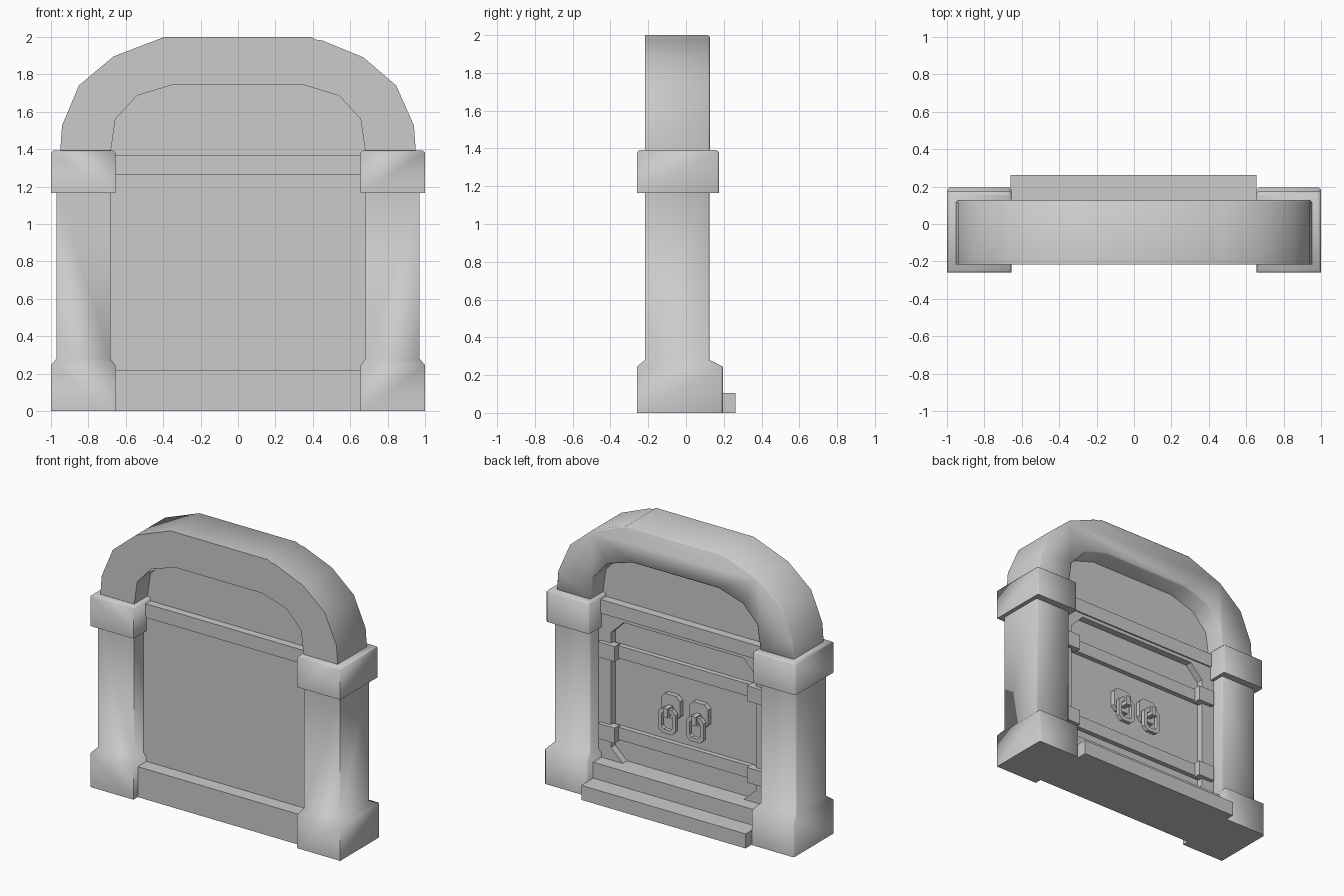
import bpy
import bmesh
import math

if "Cube" in bpy.data.objects:
    bpy.data.objects.remove(bpy.data.objects["Cube"], do_unlink=True)

stone = bpy.data.materials.new("plain grey")
stone.use_nodes = True
GREY = (0.6, 0.6, 0.6, 1)
stone.diffuse_color = GREY
stone.node_tree.nodes["Principled BSDF"].inputs["Base Color"].default_value = GREY


def finish(name, bm, smooth=0):
    """Turn the mesh into an object, smoothed below the given angle."""
    bmesh.ops.recalc_face_normals(bm, faces=bm.faces)
    me = bpy.data.meshes.new(name)
    bm.to_mesh(me)
    bm.free()
    me.materials.append(stone)
    ob = bpy.data.objects.new(name, me)
    bpy.context.collection.objects.link(ob)
    if smooth:
        bpy.ops.object.select_all(action="DESELECT")
        ob.select_set(True)
        bpy.context.view_layer.objects.active = ob
        bpy.ops.object.shade_smooth_by_angle(angle=math.radians(smooth))
    return ob


def loft(name, rings, bevel_back=0.0, smooth=0):
    """Join closed rings of equal length and cap both ends."""
    bm = bmesh.new()
    vs = [[bm.verts.new(p) for p in r] for r in rings]
    n = len(rings[0])
    for a, b in zip(vs, vs[1:]):
        for i in range(n):
            j = (i + 1) % n
            bm.faces.new((a[i], a[j], b[j], b[i]))
    bm.faces.new(vs[0][::-1])
    bm.faces.new(vs[-1])
    if bevel_back:
        back = set(vs[-1])
        edges = [e for e in bm.edges if set(e.verts) <= back]
        bmesh.ops.recalc_face_normals(bm, faces=bm.faces)
        bmesh.ops.bevel(bm, geom=edges, offset=bevel_back, segments=1, affect="EDGES")
    return finish(name, bm, smooth)


def slab(name, pts, y0, y1, **kw):
    """Extrude an x-z outline along y."""
    return loft(name, [[(x, y, z) for x, z in pts] for y in (y0, y1)], **kw)


def box(name, x0, x1, y0, y1, z0, z1):
    return slab(name, [(x0, z0), (x1, z0), (x1, z1), (x0, z1)], y0, y1)


def section(s, x0, x1, y0, y1, z, c):
    """Rectangle with its two back corners cut."""
    pts = [(x0, y0), (x1, y0), (x1, y1 - c), (x1 - c, y1), (x0 + c, y1), (x0, y1 - c)]
    return [(s * x, y, z) for x, y in pts]


def octagon(cx, cz, w, h, c):
    """Rectangle outline with cut corners."""
    return [(cx - w + c, cz - h), (cx + w - c, cz - h), (cx + w, cz - h + c),
            (cx + w, cz + h - c), (cx + w - c, cz + h), (cx - w + c, cz + h),
            (cx - w, cz + h - c), (cx - w, cz - h + c)]


def ring(name, cx, cz, w, h, c, t, y0, y1):
    """Flat link: cut-corner outline with a hole."""
    bm = bmesh.new()
    loops = []
    for pts in (octagon(cx, cz, w, h, c), octagon(cx, cz, w - t, h - t, c * 0.6)):
        for y in (y0, y1):
            loops.append([bm.verts.new((x, y, z)) for x, z in pts])
    o0, o1, i0, i1 = loops
    for a, b in ((o0, o1), (o1, i1), (i1, i0), (i0, o0)):
        for k in range(8):
            m = (k + 1) % 8
            bm.faces.new((a[k], a[m], b[m], b[k]))
    return finish(name, bm)


STRAPS = (("upper", 1.01), ("lower", 0.42))
DOOR_Y, FRAME_Y = -0.02, 0.03

# Pillars, capitals, hinges, door frame halves and handles on both sides
for s, side in ((1, "left"), (-1, "right")):
    loft(side + "_pillar", [
        section(s, 0.655, 1.0, -0.26, 0.195, 0, 0.012),
        section(s, 0.655, 1.0, -0.26, 0.195, 0.245, 0.012),
        section(s, 0.68, 0.97, -0.217, 0.125, 0.28, 0.01),
        section(s, 0.68, 0.97, -0.217, 0.125, 1.2, 0.01)], smooth=70)
    loft(side + "_capital", [
        section(s, 0.655, 1.0, -0.26, 0.175, 1.165, 0.01),
        section(s, 0.655, 1.0, -0.26, 0.175, 1.38, 0.01),
        section(s, 0.667, 0.988, -0.248, 0.16, 1.392, 0.01)], smooth=60)
    frame = [(0, 1.265), (0, 1.24), (0.48, 1.24), (0.58, 1.14), (0.58, 0.31),
             (0.48, 0.215), (0.48, 0.2), (0.69, 0.2), (0.69, 1.265)]
    slab(side + "_door_frame", [(s * x, z) for x, z in frame], DOOR_Y, FRAME_Y)
    for level, z in STRAPS:
        box(f"{side}_{level}_hinge", s * 0.53, s * 0.66, 0, 0.06, z - 0.055, z + 0.055)
    # Handle: back plate, peg and hanging link
    cx = s * 0.113
    slab(side + "_handle_plate", octagon(cx, 0.725, 0.075, 0.085, 0.03), DOOR_Y, 0.015)
    box(side + "_handle_peg", cx - 0.018, cx + 0.018, 0.015, 0.075, 0.67, 0.735)
    ring(side + "_handle_link", cx, 0.635, 0.07, 0.09, 0.03, 0.028, 0.03, 0.06)

# Arch
outer = [(-0.95, 1.385), (-0.94, 1.525), (-0.85, 1.74), (-0.665, 1.895), (-0.39, 2.0),
         (0.39, 2.0), (0.415, 1.985), (0.45, 1.98), (0.67, 1.89), (0.845, 1.74),
         (0.94, 1.525), (0.95, 1.385)]
half = [(0.68, 1.385), (0.655, 1.56), (0.54, 1.685), (0.345, 1.745)]
inner = half + [(-x, z) for x, z in half[::-1]]
slab("arch", outer + inner, -0.217, 0.127, bevel_back=0.01, smooth=50)

# Wall inside the arch, door wall and the beam between them
slab("upper_wall", [(0.69, 1.3)] + [(x * 1.02, z + 0.015) for x, z in inner] + [(-0.69, 1.3)],
     -0.065, -0.02)
box("door_wall", -0.69, 0.69, -0.11, DOOR_Y, 0.1, 1.3)
box("beam", -0.69, 0.69, -0.12, 0.04, 1.265, 1.365)

# Door straps
for level, z in STRAPS:
    box(level + "_door_strap", -0.58, 0.58, -0.03, 0.015, z - 0.045, z + 0.045)

# Threshold and step
box("threshold", -0.69, 0.69, -0.21, 0.125, 0, 0.22)
box("step", -0.66, 0.655, 0.1, 0.262, 0, 0.105)
